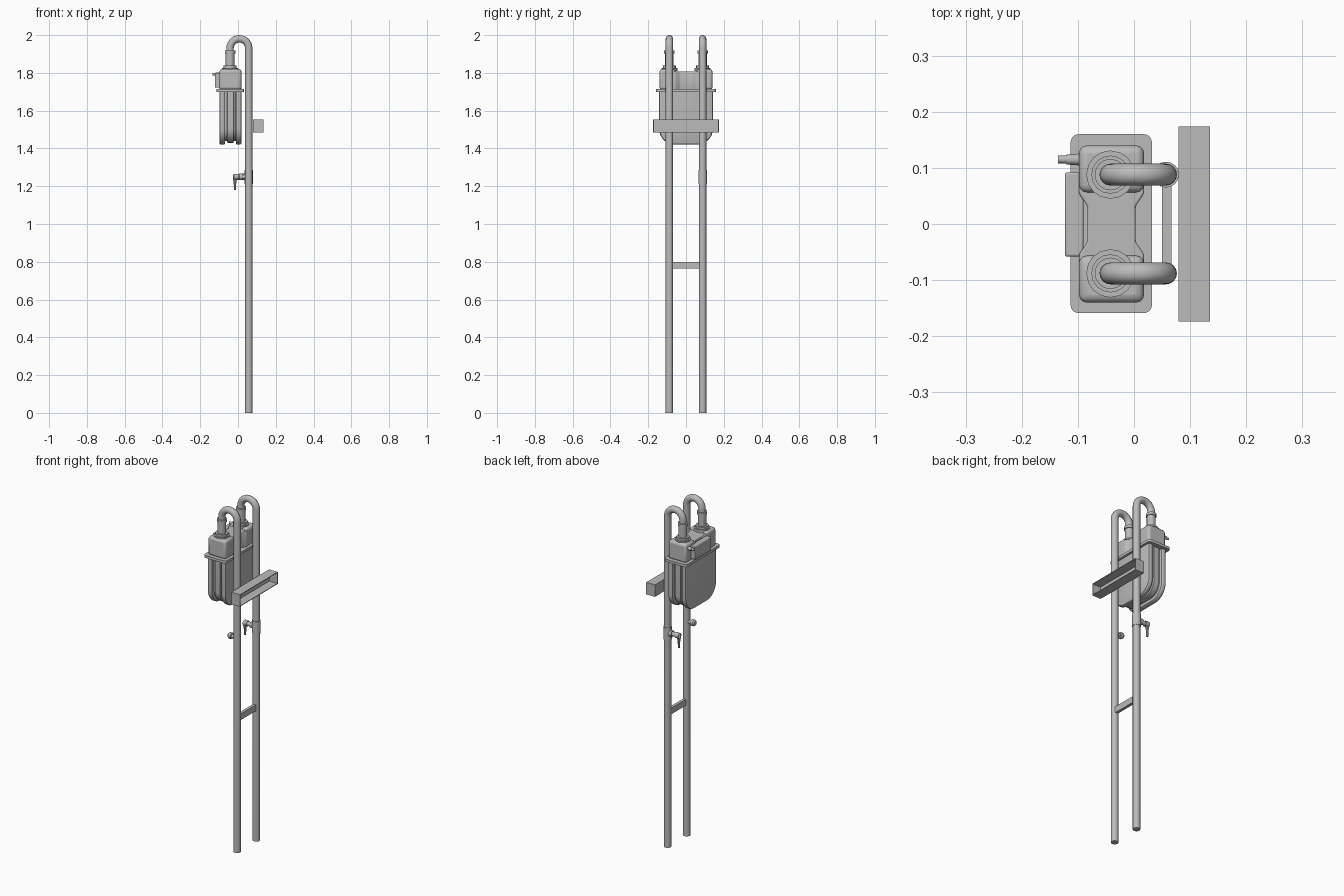
import bpy, bmesh, math
from mathutils import Vector

if "Cube" in bpy.data.objects:
    bpy.data.objects.remove(bpy.data.objects["Cube"])

GREY = (0.5, 0.5, 0.5, 1)
mat = bpy.data.materials.new("grey_metal")
mat.use_nodes = True
mat.diffuse_color = GREY
mat.node_tree.nodes["Principled BSDF"].inputs["Base Color"].default_value = GREY

PIPE_X, PORT_X, PIPE_Y, PIPE_R = 0.057, -0.042, 0.088, 0.0195
BODY_X = -0.04


def finish(name, bm, bevel=0, segments=3):
    bmesh.ops.recalc_face_normals(bm, faces=bm.faces[:])
    mesh = bpy.data.meshes.new(name)
    bm.to_mesh(mesh)
    bm.free()
    mesh.materials.append(mat)
    obj = bpy.data.objects.new(name, mesh)
    bpy.context.collection.objects.link(obj)
    if bevel:
        mod = obj.modifiers.new("bevel", 'BEVEL')
        mod.width, mod.segments = bevel, segments
    bpy.ops.object.select_all(action='DESELECT')
    obj.select_set(True)
    bpy.context.view_layer.objects.active = obj
    bpy.ops.object.shade_smooth_by_angle(angle=math.radians(35))
    return obj


def loft(name, loops, bevel=0):
    """Skin a list of equally long point loops and cap both ends."""
    bm = bmesh.new()
    rings = [[bm.verts.new(p) for p in loop] for loop in loops]
    for a, b in zip(rings, rings[1:]):
        for i in range(len(a)):
            j = (i + 1) % len(a)
            bm.faces.new((a[i], a[j], b[j], b[i]))
    bm.faces.new(rings[0])
    bm.faces.new(rings[-1])
    return finish(name, bm, bevel)


def prism(name, outline, z0, z1, bevel=0):
    return loft(name, [[(x, y, z) for x, y in outline] for z in (z0, z1)], bevel)


def box(name, x, y, z, bevel=0):
    return prism(name, [(x[0], y[0]), (x[1], y[0]), (x[1], y[1]), (x[0], y[1])], *z, bevel)


def turned(name, origin, axis, profile, sides=16):
    """Round part: profile is (distance along axis, radius)."""
    turn = Vector((0, 0, 1)).rotation_difference(Vector(axis))
    ring = [2 * math.pi * i / sides for i in range(sides)]
    return loft(name, [[Vector(origin) + turn @ Vector((r * math.cos(a), r * math.sin(a), h))
                        for a in ring] for h, r in profile])


def rounded_rect(x0, x1, y0, y1, r, n=5):
    pts = []
    for k, (cx, cy) in enumerate(((x1 - r, y1 - r), (x0 + r, y1 - r), (x0 + r, y0 + r), (x1 - r, y0 + r))):
        for i in range(n + 1):
            a = math.pi / 2 * (k + i / n)
            pts.append((cx + r * math.cos(a), cy + r * math.sin(a)))
    return pts


# Hooked pipes with their couplings
for side, y in (("front", -PIPE_Y), ("back", PIPE_Y)):
    bend_r = (PIPE_X - PORT_X) / 2
    bend_z = 2 - PIPE_R - bend_r
    path = [(PIPE_X, y, 0)]
    for i in range(15):
        a = math.pi * i / 14
        path.append(((PIPE_X + PORT_X) / 2 + bend_r * math.cos(a), y, bend_z + bend_r * math.sin(a)))
    path.append((PORT_X, y, 1.83))
    loops = []
    for i, p in enumerate(path):
        t = Vector(path[min(i + 1, len(path) - 1)]) - Vector(path[max(i - 1, 0)])
        t = Vector((0, 0, 1)) if i == 1 else t.normalized()
        across = Vector((0, 1, 0))
        out = across.cross(t)
        loops.append([Vector(p) + PIPE_R * (math.cos(2 * math.pi * k / 16) * out
                      + math.sin(2 * math.pi * k / 16) * across) for k in range(16)])
    loft(side + "_pipe", loops)
    turned(side + "_coupling", (PORT_X, y, 0), (0, 0, 1),
           [(1.81, 0.043), (1.826, 0.043), (1.826, 0.034), (1.838, 0.034), (1.838, 0.023),
            (1.903, 0.023), (1.903, 0.028), (1.918, 0.028), (1.918, 0.02)])


# Meter body: ribbed slab with rounded lower corners
def u_loop(x, inset):
    w, bottom, r, n = 0.143 - inset, 1.42 + inset, 0.085 - inset, 8
    right = [(w - r + r * math.cos(a), bottom + r - r * math.sin(a))
             for a in (math.pi / 2 * i / n for i in range(n + 1))]
    half = [(w, 1.705)] + right
    return [(x, y, z) for y, z in half] + [(x, -y, z) for y, z in reversed(half)]


rib = [(0.059, 0.01), (0.056, 0.003), (0.05, 0), (0.036, 0), (0.03, 0.004), (0.028, 0.02),
       (0.018, 0.02), (0.016, 0.01)]
stations = [(-d, i) for d, i in rib] + [(d, i) for d, i in reversed(rib)]
loft("meter_body", [u_loop(BODY_X + d, i) for d, i in stations])

# Flange and meter head
prism("meter_flange", rounded_rect(-0.113, 0.032, -0.159, 0.16, 0.015), 1.7, 1.715)
for side, s in (("front", -1), ("back", 1)):
    y0, y1 = sorted((s * 0.056, s * 0.14))
    box(side + "_head_block", (-0.098, 0.018), (y0, y1), (1.71, 1.82), 0.014)
half = [(0.018, 0.07), (0.018, 0.054), (0.003, 0.032)]
edge = half + [(x, -y) for x, y in reversed(half)]
prism("head_waist", edge + [(2 * BODY_X - x, y) for x, y in reversed(edge)], 1.71, 1.808, 0.004)

# Counter housing and side plug
box("counter_housing", (-0.123, -0.09), (-0.058, 0.092), (1.722, 1.8), 0.004)
turned("side_plug", (-0.09, 0.115, 1.793), (-1, 0, 0),
       [(0, 0.011), (0.03, 0.009), (0.03, 0.007), (0.045, 0.007)], 12)

# Shut-off valve on the back pipe
turned("valve_collar", (PIPE_X, PIPE_Y, 1.212), (0, 0, 1),
       [(0, 0.023), (0.073, 0.023)])
turned("valve_stem", (PIPE_X, PIPE_Y, 1.25), (-1, 0, 0),
       [(0, 0.018), (0.032, 0.018), (0.032, 0.012), (0.055, 0.012), (0.055, 0.016), (0.078, 0.016), (0.08, 0.01)], 12)
turned("valve_handle", (-0.016, PIPE_Y, 1.265), (0, 0, -1),
       [(0, 0.006), (0.008, 0.011), (0.025, 0.011), (0.05, 0.007), (0.085, 0.006)], 10)

# Plug on the front pipe
turned("front_pipe_plug", (PIPE_X, -PIPE_Y, 1.25), (-1, 0, 0),
       [(0, 0.011), (0.032, 0.011), (0.034, 0.018), (0.048, 0.018), (0.056, 0.012)], 12)

# Crossbar between pipes
box("crossbar", (0.05, 0.067), (-PIPE_Y, PIPE_Y), (0.764, 0.8))

# Wall bracket: shallow tray open on its outer side
T = 0.004
X, Y, Z = (0.079, 0.135), (-0.174, 0.174), (1.484, 1.554)
box("bracket_back", (X[0], X[0] + T), Y, Z)
box("bracket_top", X, Y, (Z[1] - T, Z[1]))
box("bracket_bottom", X, Y, (Z[0], Z[0] + T))
box("bracket_front_end", X, (Y[0], Y[0] + T), Z)
box("bracket_back_end", X, (Y[1] - T, Y[1]), Z)
